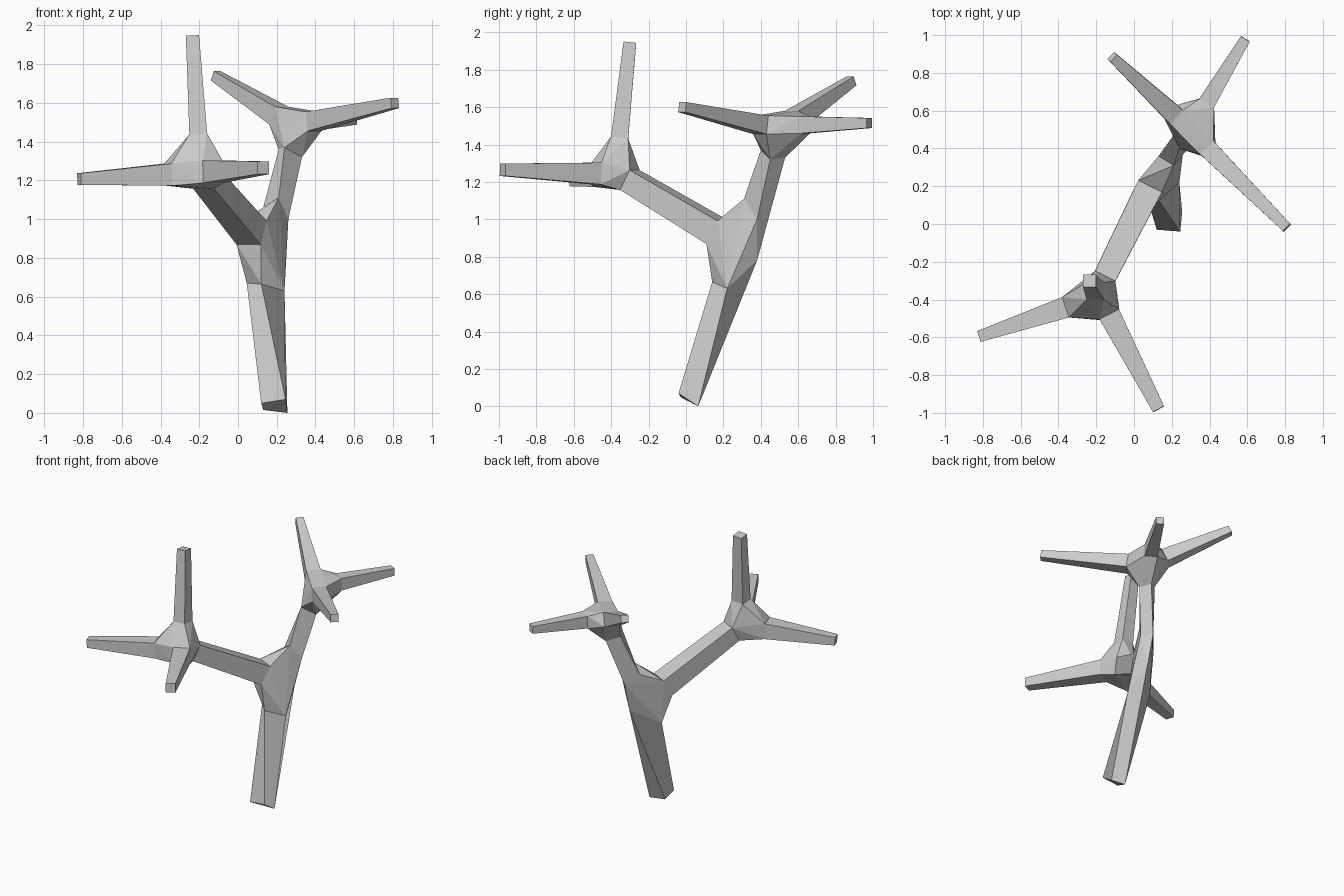
import bpy, bmesh
from mathutils import Vector

if "Cube" in bpy.data.objects:
    bpy.data.objects.remove(bpy.data.objects["Cube"])

bm = bmesh.new()


def loop(points):
    return [bm.verts.new(p) for p in points]


def ring(center, axis, half, hint=(0, 0, 1)):
    """Square cross-section standing across an axis."""
    c, a = Vector(center), Vector(axis).normalized()
    u = a.cross(Vector(hint)).normalized()
    v = u.cross(a)
    return loop([c + (u * i + v * j) * half for i, j in ((-1, -1), (1, -1), (1, 1), (-1, 1))])


def tube(a, b):
    for i in range(4):
        j = (i + 1) % 4
        bm.faces.new((a[i], a[j], b[j], b[i]))


def limb(start, end, r0, r1, cap=True, hint=(0, 0, 1)):
    """Tapered four-sided limb; returns its first and last ring."""
    axis = Vector(end) - Vector(start)
    a, b = ring(start, axis, r0, hint), ring(end, axis, r1, hint)
    tube(a, b)
    if cap:
        bm.faces.new(b)
    return a, b


def hub(rings):
    """Faceted joint: hull around the rings, open where limbs attach."""
    source = [v for r in rings for v in r]
    owner = [k for k, r in enumerate(rings) for v in r]
    tmp = bmesh.new()
    for v in source:
        tmp.verts.new(v.co)
    tmp.verts.index_update()
    tmp.verts.ensure_lookup_table()
    copies = {v: i for i, v in enumerate(tmp.verts)}
    bmesh.ops.convex_hull(tmp, input=list(tmp.verts))
    for f in tmp.faces:
        ids = [copies[v] for v in f.verts]
        if len({owner[i] for i in ids}) > 1:
            bm.faces.new([source[i] for i in ids])
    tmp.free()


# trunk
base = loop([(.12, -.03, .05), (.245, -.04, .07), (.255, .065, 0), (.13, .06, .015)])
crotch = loop([(.045, .22, .67), (.12, .14, .665), (.24, .22, .63), (.2, .38, .78)])
bm.faces.new(base)
tube(base, crotch)

# two main boughs
low_a, top_a = limb((.07, .17, .93), (-.165, -.30, 1.21), .07, .06, cap=False)
low_b = loop([(.21, .31, 1.11), (.26, .38, 1.0), (.2, .44, 1.0), (.13, .36, 1.06)])
top_b = loop([(.24, .40, 1.37), (.33, .45, 1.32), (.29, .53, 1.33), (.21, .47, 1.36)])
tube(low_b, top_b)
hub([crotch, low_a, low_b])

# three twigs on the front bough
hub([top_a,
     limb((-.205, -.355, 1.435), (-.235, -.30, 1.945), .046, .034, hint=(0, 1, 0))[0],
     limb((-.36, -.44, 1.23), (-.82, -.595, 1.207), .057, .03)[0],
     limb((-.13, -.48, 1.245), (.13, -.98, 1.265), .058, .033)[0]])

# three twigs on the back bough
hub([top_b,
     limb((.39, .40, 1.505), (.81, -.02, 1.60), .05, .027)[0],
     limb((.21, .58, 1.535), (-.115, .885, 1.74), .05, .026)[0],
     limb((.385, .64, 1.505), (.59, .98, 1.515), .045, .027)[0]])

# close any leftover gaps at the joints
bmesh.ops.holes_fill(bm, edges=[e for e in bm.edges if e.is_boundary], sides=0)
bmesh.ops.recalc_face_normals(bm, faces=list(bm.faces))

mesh = bpy.data.meshes.new("branching_tree")
bm.to_mesh(mesh)
bm.free()
bpy.context.collection.objects.link(bpy.data.objects.new("branching_tree", mesh))
